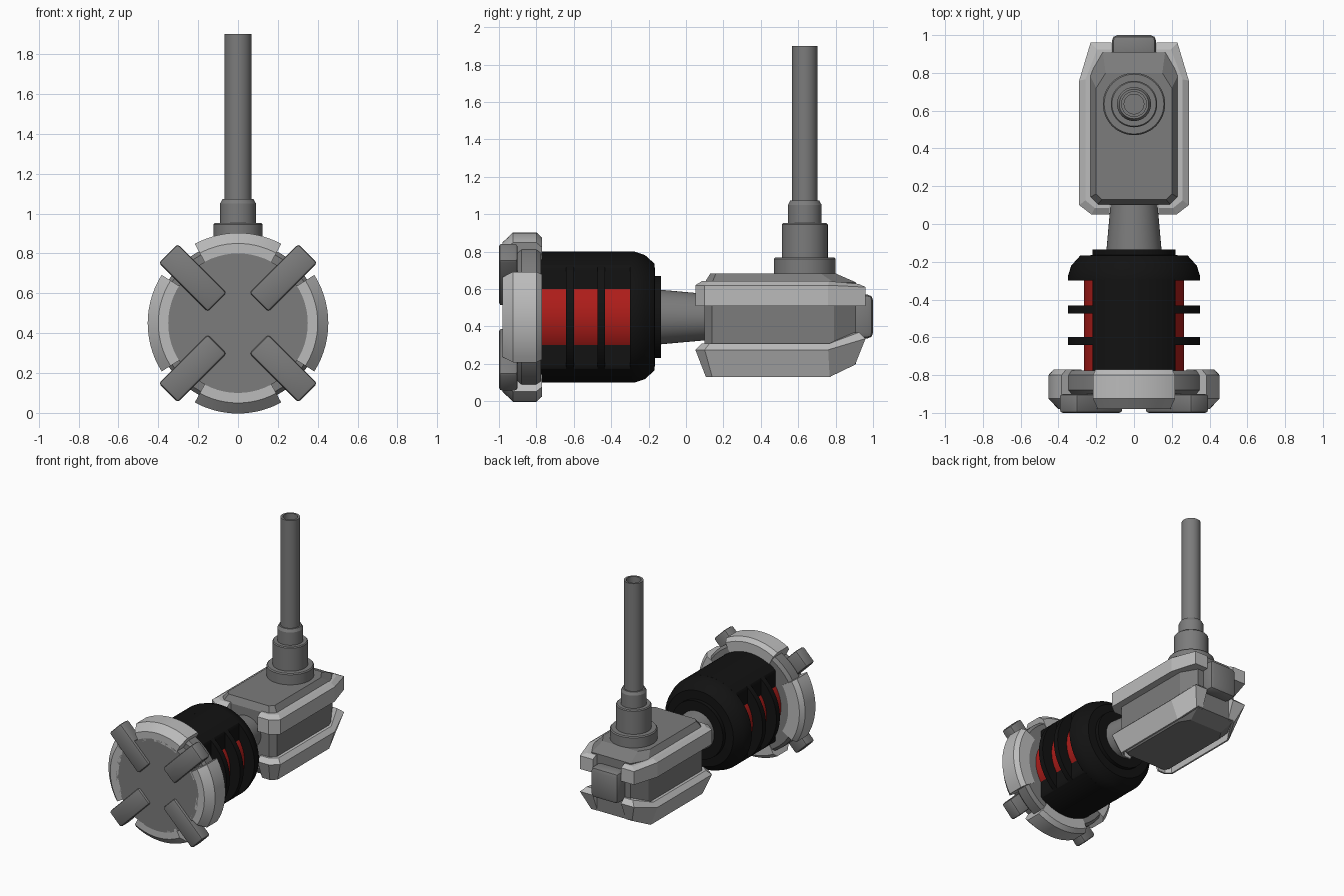
import bpy, bmesh
from math import sin, cos, pi, radians

if "Cube" in bpy.data.objects:
    bpy.data.objects.remove(bpy.data.objects["Cube"])

HEAD_Z = 0.45      # height of the long horizontal axis
MAST_Y = 0.635     # position of the upright mast


def material(name, r, g, b):
    m = bpy.data.materials.new(name)
    m.diffuse_color = (r, g, b, 1)
    m.use_nodes = True
    m.node_tree.nodes["Principled BSDF"].inputs["Base Color"].default_value = m.diffuse_color
    return m


DARK = material("dark_grey", 0.2, 0.2, 0.2)
LIGHT = material("light_grey", 0.5, 0.5, 0.5)
BLACK = material("black", 0.006, 0.006, 0.006)
RED = material("red", 0.42, 0.012, 0.01)


def finish(name, bm, mat, smooth=True):
    bmesh.ops.recalc_face_normals(bm, faces=bm.faces[:])
    me = bpy.data.meshes.new(name)
    bm.to_mesh(me)
    bm.free()
    me.materials.append(mat)
    ob = bpy.data.objects.new(name, me)
    bpy.context.collection.objects.link(ob)
    if smooth:
        bpy.ops.object.select_all(action='DESELECT')
        ob.select_set(True)
        bpy.context.view_layer.objects.active = ob
        bpy.ops.object.shade_smooth_by_angle(angle=radians(28))
    return ob


def on_y(r, h, a):
    return (r * sin(a), h, HEAD_Z + r * cos(a))


def on_z(r, h, a):
    return (r * cos(a), MAST_Y + r * sin(a), h)


def lathe(name, profile, mat, place=on_y, n=64, clip=None):
    """Full turn of an open (radius, height) profile with capped ends."""
    bm = bmesh.new()
    rings = []
    for r, h in profile:
        ring = []
        for i in range(n):
            x, y, z = place(r, h, 2 * pi * i / n)
            if clip:
                x = max(-clip, min(clip, x))
            ring.append(bm.verts.new((x, y, z)))
        rings.append(ring)
    for a, b in zip(rings, rings[1:]):
        for i in range(n):
            j = (i + 1) % n
            bm.faces.new((a[i], a[j], b[j], b[i]))
    bm.faces.new(rings[0])
    bm.faces.new(rings[-1])
    return finish(name, bm, mat)


def arc(name, profile, mid, half, mat, n=14):
    """Closed profile swept through part of a turn around the long axis."""
    bm = bmesh.new()
    secs = [[bm.verts.new(on_y(r, h, radians(mid - half + 2 * half * k / n)))
             for r, h in profile] for k in range(n + 1)]
    m = len(profile)
    for a, b in zip(secs, secs[1:]):
        for i in range(m):
            j = (i + 1) % m
            bm.faces.new((a[i], a[j], b[j], b[i]))
    bm.faces.new(secs[0])
    bm.faces.new(secs[-1])
    return finish(name, bm, mat)


def stack(name, loops, mat):
    """Flat-faced solid through stacked loops of points."""
    bm = bmesh.new()
    rows = [[bm.verts.new(p) for p in loop] for loop in loops]
    m = len(rows[0])
    for a, b in zip(rows, rows[1:]):
        for i in range(m):
            j = (i + 1) % m
            bm.faces.new((a[i], a[j], b[j], b[i]))
    bm.faces.new(rows[0])
    bm.faces.new(rows[-1])
    return finish(name, bm, mat, smooth=False)


def block(name, size, loc, mat, bevel, rot_y=0):
    bm = bmesh.new()
    bmesh.ops.create_cube(bm, size=1)
    bmesh.ops.scale(bm, vec=size, verts=bm.verts[:])
    bmesh.ops.bevel(bm, geom=bm.edges[:], offset=bevel, segments=2,
                    profile=0.5, affect='EDGES')
    ob = finish(name, bm, mat)
    ob.location = loc
    ob.rotation_euler.y = rot_y
    return ob


# Front plate with stepped rear flange
lathe("front_plate", [(0.35, -0.98), (0.35, -0.9), (0.39, -0.9), (0.41, -0.88),
                      (0.41, -0.8), (0.39, -0.775)], DARK)

# Four light rim guards
RIM = [(0.33, -0.98), (0.40, -0.98), (0.453, -0.925), (0.453, -0.80),
       (0.425, -0.77), (0.33, -0.77)]
for side, mid, half in (("top", 0, 28.6), ("right", 90, 32.3),
                        ("bottom", 180, 28.6), ("left", 270, 32.3)):
    arc("rim_guard_" + side, RIM, mid, half, LIGHT)

# Four diagonal clamp bars
for k in range(4):
    a = pi / 4 + k * pi / 2
    block(f"clamp_bar_{k + 1}", (0.135, 0.1, 0.347), on_y(0.3215, -0.95, a),
          DARK, 0.015, a)

# Black barrel: flattened core, fins, rounded shoulder
lathe("barrel_core", [(0.35, -0.78), (0.35, -0.29)], BLACK, n=96, clip=0.22)
for k, y in enumerate((-0.62, -0.453)):
    lathe(f"barrel_fin_{k + 1}", [(0.35, y - 0.021), (0.35, y + 0.021)], BLACK)
lathe("barrel_shoulder", [(0.35, -0.30), (0.35, -0.275), (0.332, -0.22),
                          (0.285, -0.168), (0.22, -0.165), (0.22, -0.135)], BLACK)

# Red inner drum showing through the side slots
lathe("red_drum", [(0.266, -0.775), (0.266, -0.295)], RED)

# Neck between barrel and rear housing
lathe("neck", [(0.147, -0.15), (0.122, 0.13)], DARK, n=48)


# Rear housing core
def core_loop(z, half_w, y0, y1, cx, cy0, cy1):
    right = [(half_w - cx[0], y0), (half_w, y0 + cy0),
             (half_w, y1 - cy1), (half_w - cx[1], y1)]
    return [(x, y, z) for x, y in right] + [(-x, y, z) for x, y in right[::-1]]


stack("housing_core", [
    core_loop(0.145, 0.19, 0.13, 0.80, (0.03, 0.05), 0.03, 0.08),
    core_loop(0.20, 0.235, 0.10, 0.91, (0.04, 0.07), 0.04, 0.12),
    core_loop(0.635, 0.235, 0.10, 0.91, (0.04, 0.07), 0.04, 0.12),
    core_loop(0.683, 0.20, 0.13, 0.80, (0.03, 0.05), 0.03, 0.08)], DARK)

# Light guard rails hooked around the housing, mirrored left to right
OUTER = [(0.13, 0.05), (0.225, 0.05), (0.29, 0.10), (0.29, 0.76),
         (0.23, 0.96), (0.12, 0.96)]
INNER = [(0.13, 0.12), (0.19, 0.12), (0.225, 0.15), (0.225, 0.77),
         (0.16, 0.89), (0.12, 0.89)]


def rail_loop(z, t, back_rise):
    out = [(a + (c - a) * t, b + (d - b) * t, z + (back_rise if b > 0.9 else 0))
           for (a, b), (c, d) in zip(OUTER, INNER)]
    inn = [(c, d, z + (back_rise if d > 0.8 else 0)) for c, d in INNER[::-1]]
    return out + inn


for name, levels in (
        ("upper_guard_rail", [(0.508, 0, 0), (0.62, 0, -0.01), (0.642, 0.5, -0.015)]),
        ("lower_guard_rail", [(0.13, 0.8, 0.065), (0.275, 0, 0.06), (0.308, 0.5, 0.06)])):
    rail = stack(name, [rail_loop(*lv) for lv in levels], LIGHT)
    rail.modifiers.new("mirror", 'MIRROR')

# Rear plug
block("rear_plug", (0.234, 0.15, 0.235), (0, 0.925, 0.453), DARK, 0.03)

# Mast socket steps and hollow mast
lathe("mast_base", [(0.165, 0.66), (0.165, 0.76), (0.158, 0.768)], DARK, on_z, 48)
lathe("mast_socket", [(0.123, 0.70), (0.123, 0.945), (0.117, 0.952)], DARK, on_z, 48)
lathe("mast_collar", [(0.09, 0.94), (0.09, 1.05), (0.078, 1.072)], DARK, on_z, 48)
lathe("mast", [(0.068, 1.0), (0.068, 1.9), (0.052, 1.9), (0.052, 1.1)], DARK, on_z, 40)
